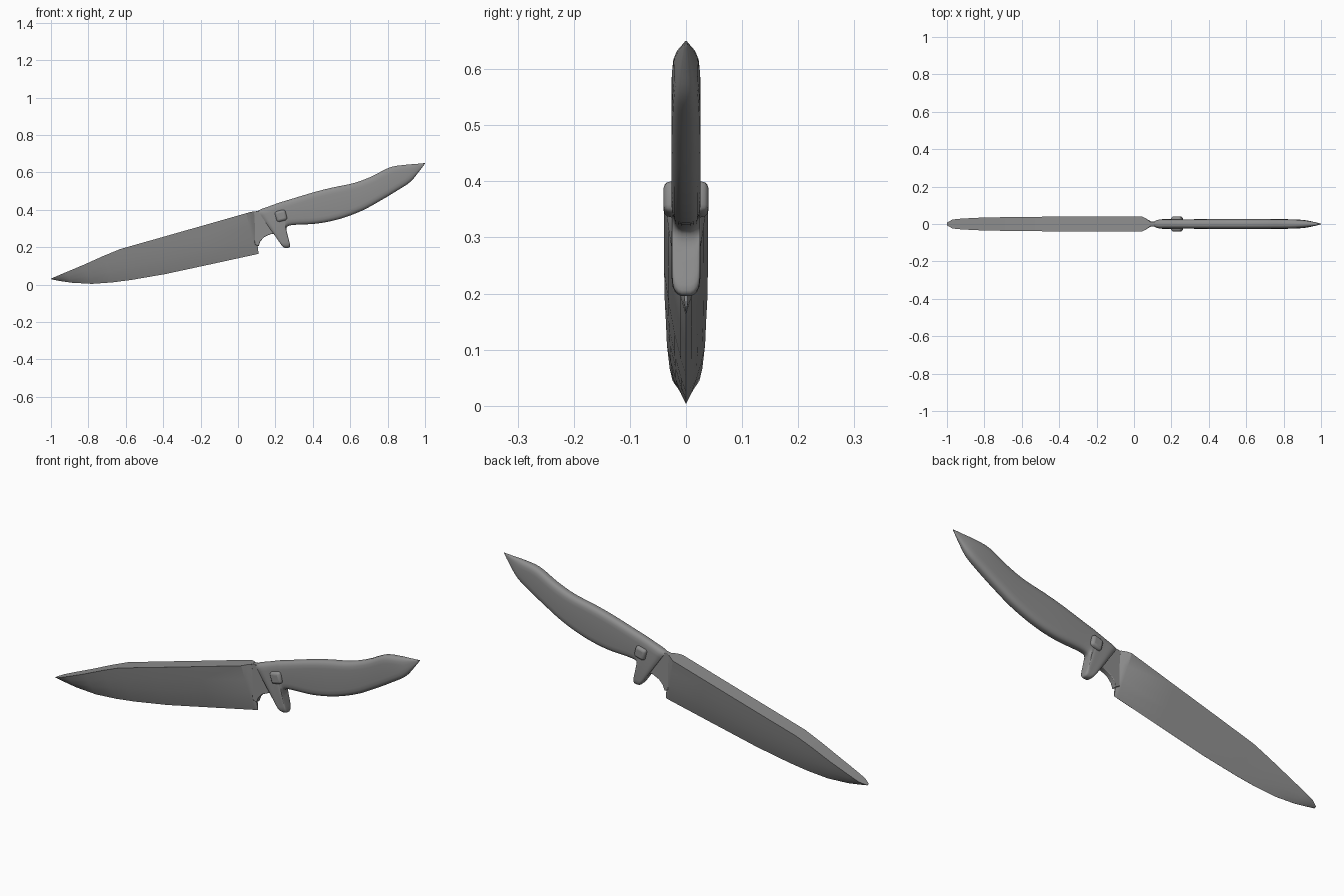
import bpy, bmesh, math

if "Cube" in bpy.data.objects:
    bpy.data.objects.remove(bpy.data.objects["Cube"], do_unlink=True)

steel = bpy.data.materials.new("grey_steel")
steel.use_nodes = True
grey = (0.27, 0.27, 0.27, 1)
steel.diffuse_color = grey
steel.node_tree.nodes["Principled BSDF"].inputs["Base Color"].default_value = grey


def finish(bm, name, angle=35, bevel=0):
    bmesh.ops.remove_doubles(bm, verts=bm.verts, dist=0.0001)
    bmesh.ops.recalc_face_normals(bm, faces=bm.faces)
    mesh = bpy.data.meshes.new(name)
    bm.to_mesh(mesh)
    bm.free()
    mesh.materials.append(steel)
    obj = bpy.data.objects.new(name, mesh)
    bpy.context.collection.objects.link(obj)
    if bevel:
        mod = obj.modifiers.new("rounding", 'BEVEL')
        mod.width, mod.segments = bevel, 3
    bpy.ops.object.select_all(action='DESELECT')
    obj.select_set(True)
    bpy.context.view_layer.objects.active = obj
    bpy.ops.object.shade_smooth_by_angle(angle=math.radians(angle))
    return obj


def loft(name, stations, section, angle):
    """Skin rings; each station is top x, top z, bottom x, bottom z, half width."""
    bm = bmesh.new()
    rings = []
    for tx, tz, bx, bz, w in stations:
        half = section(math.hypot(tx - bx, tz - bz))
        loop = half + [(t, -y) for t, y in reversed(half)]
        rings.append([bm.verts.new((tx + (bx - tx) * t, y * w, tz + (bz - tz) * t))
                      for t, y in loop])
    n = len(rings[0])
    for a, b in zip(rings, rings[1:]):
        for i in range(n):
            j = (i + 1) % n
            bm.faces.new((a[i], a[j], b[j], b[i]))
    bm.faces.new(rings[0])
    bm.faces.new(rings[-1])
    return finish(bm, name, angle)


def smooth_stations(points, steps=4):
    """Catmull-Rom interpolation between stations."""
    out = []
    for i in range(len(points) - 1):
        quad = [points[max(0, min(len(points) - 1, i + k))] for k in (-1, 0, 1, 2)]
        for s in range(steps):
            t = s / steps
            out.append([b + t / 2 * (c - a + t * (2*a - 5*b + 4*c - d + t * (3*(b - c) + d - a)))
                        for a, b, c, d in zip(*quad)])
    return out + [points[-1]]


# Blade: flat spine and a slightly convex wedge down to the edge
def wedge(_length):
    return [(0, 1), (0.3, 0.8), (0.6, 0.53), (0.85, 0.24), (1, 0.01)]


loft("blade", [
    (-1.0, 0.032, -0.998, 0.028, 0.008),
    (-0.97, 0.045, -0.95, 0.019, 0.024),
    (-0.92, 0.066, -0.89, 0.010, 0.029),
    (-0.82, 0.108, -0.78, 0.004, 0.034),
    (-0.72, 0.153, -0.67, 0.012, 0.036),
    (-0.63, 0.190, -0.57, 0.025, 0.038),
    (-0.45, 0.241, -0.39, 0.056, 0.039),
    (-0.20, 0.312, -0.14, 0.110, 0.039),
    (0.045, 0.382, 0.094, 0.161, 0.039),
    (0.065, 0.388, 0.103, 0.163, 0.028),
    (0.085, 0.391, 0.110, 0.165, 0.014),
], wedge, 25)

# Neck: thin plate with the finger notch, joining blade and handle
outline = [(0.07, 0.387), (0.11, 0.395), (0.25, 0.42), (0.23, 0.25), (0.195, 0.272),
           (0.175, 0.270), (0.14, 0.254), (0.12, 0.232), (0.11, 0.205), (0.09, 0.215)]
bm = bmesh.new()
base = bm.faces.new([bm.verts.new((x, -0.013, z)) for x, z in outline])
grown = bmesh.ops.extrude_face_region(bm, geom=[base])
for v in grown["geom"]:
    if isinstance(v, bmesh.types.BMVert):
        v.co.y = 0.013
finish(bm, "neck", 35, 0.003)


# Handle: rounded section, with the guard prong at its front end
def rounded(length):
    r = min(0.4, 0.034 / length)
    edge = [(0, 0.3), (0.08, 0.55), (0.25, 0.78), (0.55, 0.94), (1, 1)]
    return [(t * r, y) for t, y in edge] + [(1 - t * r, y) for t, y in reversed(edge)]


loft("handle", smooth_stations([
    (0.105, 0.394, 0.235, 0.207, 0.019),
    (0.125, 0.404, 0.246, 0.198, 0.025),
    (0.165, 0.418, 0.265, 0.196, 0.025),
    (0.195, 0.429, 0.279, 0.206, 0.025),
    (0.215, 0.436, 0.268, 0.255, 0.025),
    (0.235, 0.443, 0.259, 0.300, 0.025),
    (0.26, 0.450, 0.288, 0.318, 0.025),
    (0.41, 0.495, 0.42, 0.326, 0.026),
    (0.51, 0.520, 0.54, 0.350, 0.026),
    (0.62, 0.543, 0.66, 0.394, 0.026),
    (0.714, 0.578, 0.76, 0.448, 0.026),
    (0.81, 0.626, 0.85, 0.502, 0.025),
    (0.89, 0.640, 0.92, 0.548, 0.021),
    (0.95, 0.645, 0.963, 0.598, 0.012),
    (1.0, 0.650, 0.999, 0.646, 0.002),
]), rounded, 40)

# Stud: rounded square pin through both sides of the handle
bm = bmesh.new()
bmesh.ops.create_cube(bm, size=1)
bmesh.ops.scale(bm, vec=(0.058, 0.08, 0.058), verts=bm.verts)
stud = finish(bm, "handle_stud", 35, 0.013)
stud.location = (0.23, 0, 0.368)
stud.rotation_euler.y = math.radians(-14)
